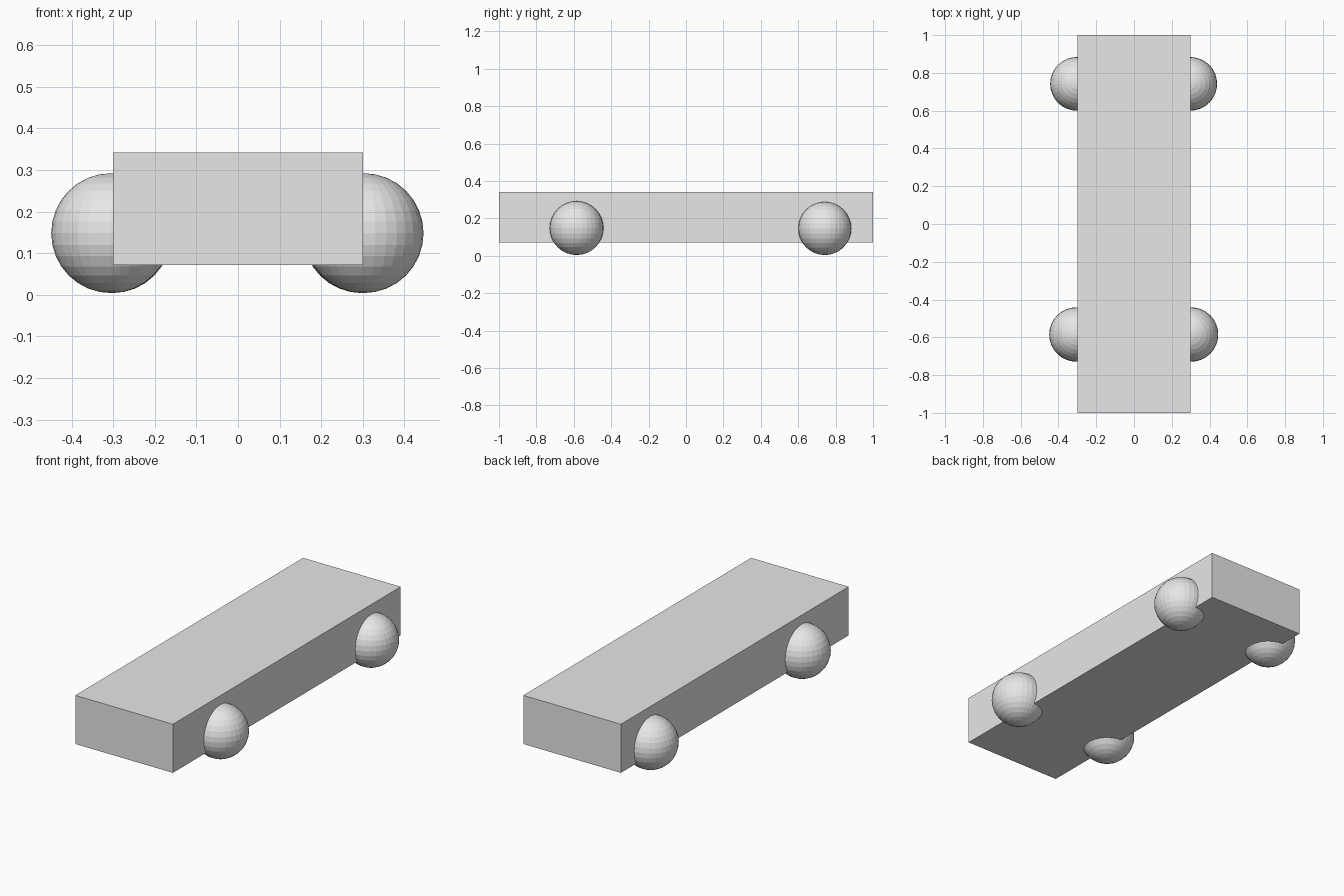
import bpy

if "Cube" in bpy.data.objects:
    bpy.data.objects.remove(bpy.data.objects["Cube"])

grey = bpy.data.materials.new("light grey")
grey.diffuse_color = (0.8, 0.8, 0.8, 1)
grey.use_nodes = True
grey.node_tree.nodes["Principled BSDF"].inputs["Base Color"].default_value = grey.diffuse_color


def finish(name):
    ob = bpy.context.object
    ob.name = name
    ob.data.materials.append(grey)
    return ob


# long box body
bpy.ops.mesh.primitive_cube_add(size=1, location=(0, 0, 0.207))
body = finish("body")
body.scale = (0.6, 2.0, 0.27)

# four flat-shaded ball wheels, front pair slightly larger and wider set
wheels = [
    ("front_left_wheel", -0.305, -0.585, 0.148, 0.144),
    ("front_right_wheel", 0.302, -0.585, 0.148, 0.144),
    ("back_left_wheel", -0.302, 0.742, 0.146, 0.142),
    ("back_right_wheel", 0.298, 0.742, 0.146, 0.142),
]
for name, x, y, z, r in wheels:
    bpy.ops.mesh.primitive_uv_sphere_add(segments=32, ring_count=16, radius=r, location=(x, y, z))
    finish(name)
